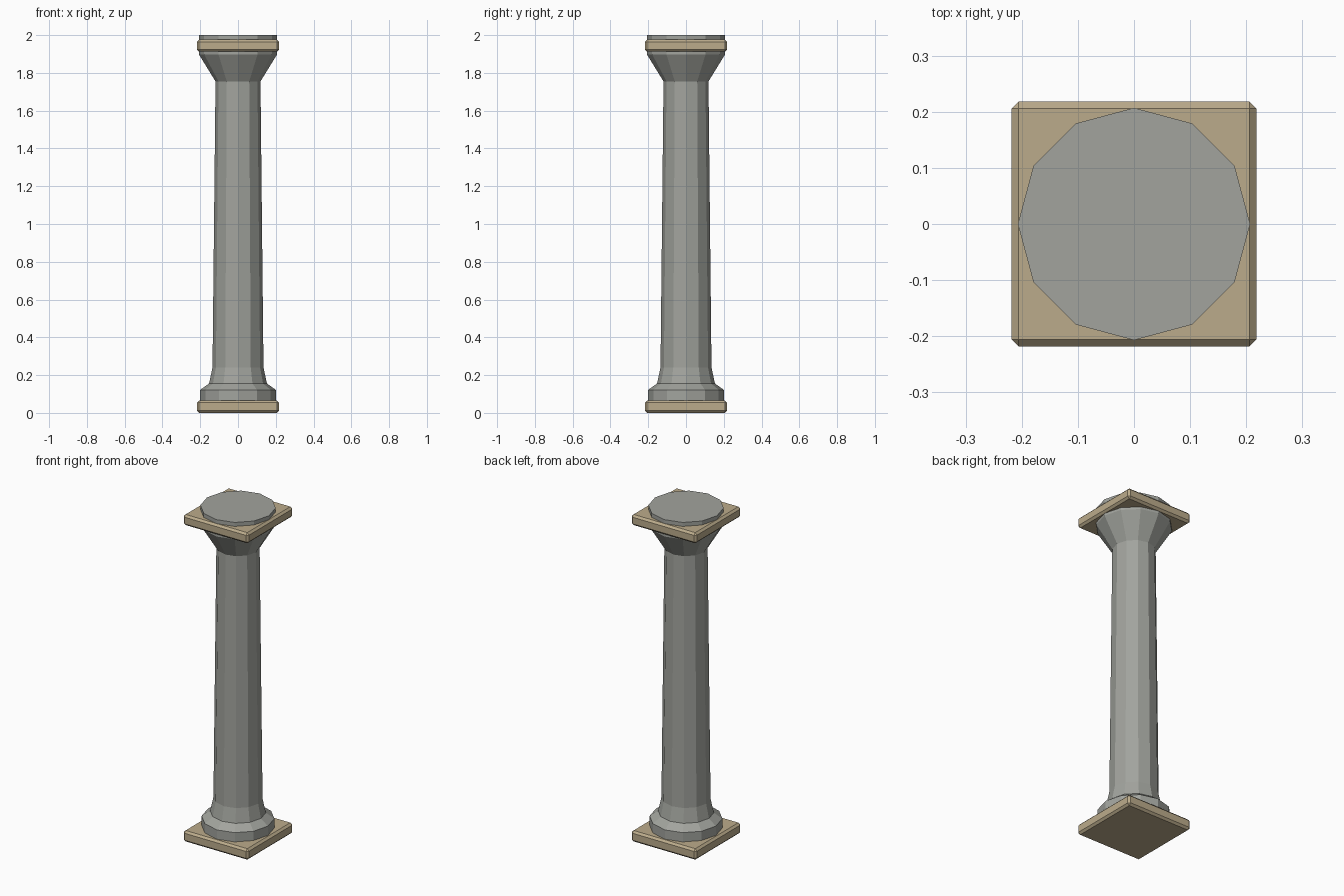
import bpy, bmesh, math

if "Cube" in bpy.data.objects:
    bpy.data.objects.remove(bpy.data.objects["Cube"])


def material(name, rgb):
    m = bpy.data.materials.new(name)
    m.diffuse_color = (*rgb, 1.0)
    m.use_nodes = True
    m.node_tree.nodes["Principled BSDF"].inputs["Base Color"].default_value = m.diffuse_color
    return m


stone = material("grey_stone", (0.36, 0.37, 0.34))
tan = material("tan_stone", (0.50, 0.41, 0.26))


def finish(name, bm, mat):
    bmesh.ops.recalc_face_normals(bm, faces=bm.faces)
    mesh = bpy.data.meshes.new(name)
    bm.to_mesh(mesh)
    bm.free()
    mesh.materials.append(mat)
    ob = bpy.data.objects.new(name, mesh)
    bpy.context.collection.objects.link(ob)
    return ob


def turned(name, profile, sides, mat):
    """Closed faceted solid from (radius, height) rings."""
    bm = bmesh.new()
    rings = [[bm.verts.new((r * math.cos(math.tau * i / sides),
                            r * math.sin(math.tau * i / sides), z))
              for i in range(sides)] for r, z in profile]
    for a, b in zip(rings, rings[1:]):
        for i in range(sides):
            j = (i + 1) % sides
            bm.faces.new((a[i], a[j], b[j], b[i]))
    bm.faces.new(rings[0][::-1])
    bm.faces.new(rings[-1])
    return finish(name, bm, mat)


def plate(name, half, z0, z1, bevel, mat):
    """Square slab with chamfered edges."""
    bm = bmesh.new()
    bmesh.ops.create_cube(bm, size=1.0)
    for v in bm.verts:
        v.co.x *= 2 * half
        v.co.y *= 2 * half
        v.co.z = z0 if v.co.z < 0 else z1
    bmesh.ops.bevel(bm, geom=bm.edges[:], offset=bevel, segments=1,
                    affect='EDGES')
    return finish(name, bm, mat)


# Twelve-sided column: foot, tapering shaft, flared head
turned("column", [(0.20, 0.03), (0.20, 0.122), (0.153, 0.156),
                  (0.135, 0.24), (0.119, 1.755), (0.207, 1.898),
                  (0.207, 2.0)], 12, stone)

# Square slabs at both ends
plate("base_slab", 0.218, 0.0, 0.066, 0.012, tan)
plate("top_slab", 0.218, 1.912, 1.976, 0.012, tan)
